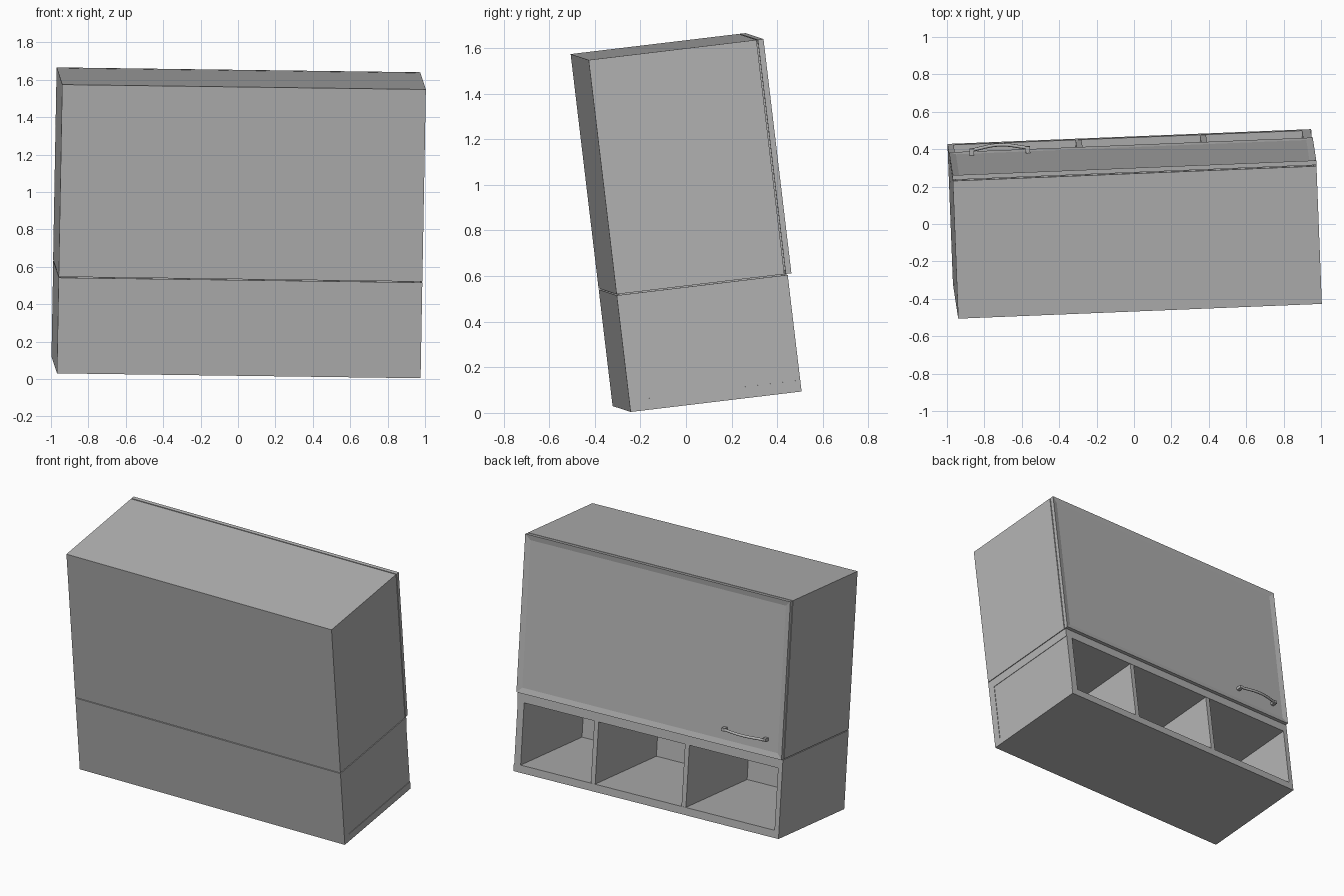
import bpy
import bmesh
from mathutils import Matrix, Vector

cube = bpy.data.objects.get("Cube")
if cube:
    bpy.data.objects.remove(cube, do_unlink=True)

# Tilted cabinet frame: u across, v deep, w up, origin at a lower front corner
u = Vector((1.944, 0.079, -0.026)).normalized()
v = Vector((-0.033, 0.75, 0.09))
v = (v - u * v.dot(u)).normalized()
w = u.cross(v)
FRAME = Matrix.Translation((-0.968, -0.322, 0.03)) @ Matrix((u, v, w)).transposed().to_4x4()

GREY = 0.45
mat = bpy.data.materials.new("plain grey")
mat.use_nodes = True
mat.diffuse_color = (GREY, GREY, GREY, 1)
mat.node_tree.nodes["Principled BSDF"].inputs["Base Color"].default_value = (GREY, GREY, GREY, 1)

WIDTH, DEPTH, HEIGHT = 1.946, 0.756, 1.555
SHELF_TOP, BOARD, TOP_BOARD, WALL = 0.515, 0.05, 0.058, 0.032
BODY_DEPTH, DOOR_IN, DOOR_OUT = 0.742, 0.748, 0.773
GAP = 0.005


def place(name, data):
    obj = bpy.data.objects.new(name, data)
    obj.data.materials.append(mat)
    obj.matrix_world = FRAME
    bpy.context.collection.objects.link(obj)
    return obj


def box(name, lo, hi, edit=None):
    """Box between two corners in the cabinet frame, with an optional edit."""
    lo, hi = Vector(lo), Vector(hi)
    bm = bmesh.new()
    size = Matrix.Diagonal(hi - lo).to_4x4()
    bmesh.ops.create_cube(bm, size=1, matrix=Matrix.Translation((lo + hi) / 2) @ size)
    if edit:
        edit(bm)
    mesh = bpy.data.meshes.new(name)
    bm.to_mesh(mesh)
    bm.free()
    return place(name, mesh)


# Open shelf: boards around three compartments
end = WIDTH - BOARD
ceiling = SHELF_TOP - TOP_BOARD
box("shelf_right_wall", (0, 0, 0), (WALL, DEPTH, SHELF_TOP))
box("shelf_floor", (WALL, 0, 0), (WIDTH, DEPTH, BOARD))
box("shelf_top", (WALL, 0, ceiling), (WIDTH, DEPTH, SHELF_TOP))
box("shelf_front_board", (WALL, 0, BOARD), (WIDTH, BOARD, ceiling))
box("shelf_left_wall", (end, BOARD, BOARD), (WIDTH - 0.003, DEPTH, ceiling))
for i, x in enumerate((0.684, 1.35)):
    box(f"shelf_divider_{i + 1}", (x, BOARD, BOARD), (x + WALL, DEPTH - 0.002, ceiling))

# Upper cabinet, with shadow gaps below it and behind the door
box("cabinet_body", (0, 0, SHELF_TOP + GAP), (WIDTH, BODY_DEPTH, HEIGHT))
box("lower_gap_filler", (0.01, 0.01, SHELF_TOP), (WIDTH - 0.01, BODY_DEPTH - 0.01, SHELF_TOP + GAP))
box("door_gap_filler", (0.015, BODY_DEPTH, SHELF_TOP + 0.02), (WIDTH - 0.015, DOOR_IN, HEIGHT - 0.015))


# Door with a shallow recessed panel
def recess_panel(bm):
    bm.normal_update()
    outer = [f for f in bm.faces if f.normal.y > 0.9]
    bmesh.ops.inset_region(bm, faces=outer, thickness=0.05)
    bmesh.ops.translate(bm, verts=outer[0].verts, vec=(0, -0.008, 0))


box("cabinet_door", (0, DOOR_IN, SHELF_TOP + GAP), (WIDTH, DOOR_OUT, HEIGHT), recess_panel)

# Arched door handle and its two feet
HANDLE_W, LEFT, RIGHT = 0.63, 0.12, 0.42
curve = bpy.data.curves.new("door_handle", "CURVE")
curve.dimensions = "3D"
curve.bevel_depth = 0.009
curve.bevel_resolution = 2
curve.resolution_u = 8
curve.use_fill_caps = True
spline = curve.splines.new("BEZIER")
spline.bezier_points.add(2)
path = ((LEFT, 0.02), ((LEFT + RIGHT) / 2, 0.042), (RIGHT, 0.02))
for point, (x, out) in zip(spline.bezier_points, path):
    point.co = (x, DOOR_OUT + out, HANDLE_W)
    point.handle_left_type = point.handle_right_type = "AUTO"
place("door_handle", curve)
for side, x in (("right", LEFT), ("left", RIGHT)):
    box(f"handle_foot_{side}", (x - 0.012, DOOR_OUT - 0.01, HANDLE_W - 0.01),
        (x + 0.012, DOOR_OUT + 0.028, HANDLE_W + 0.01))
